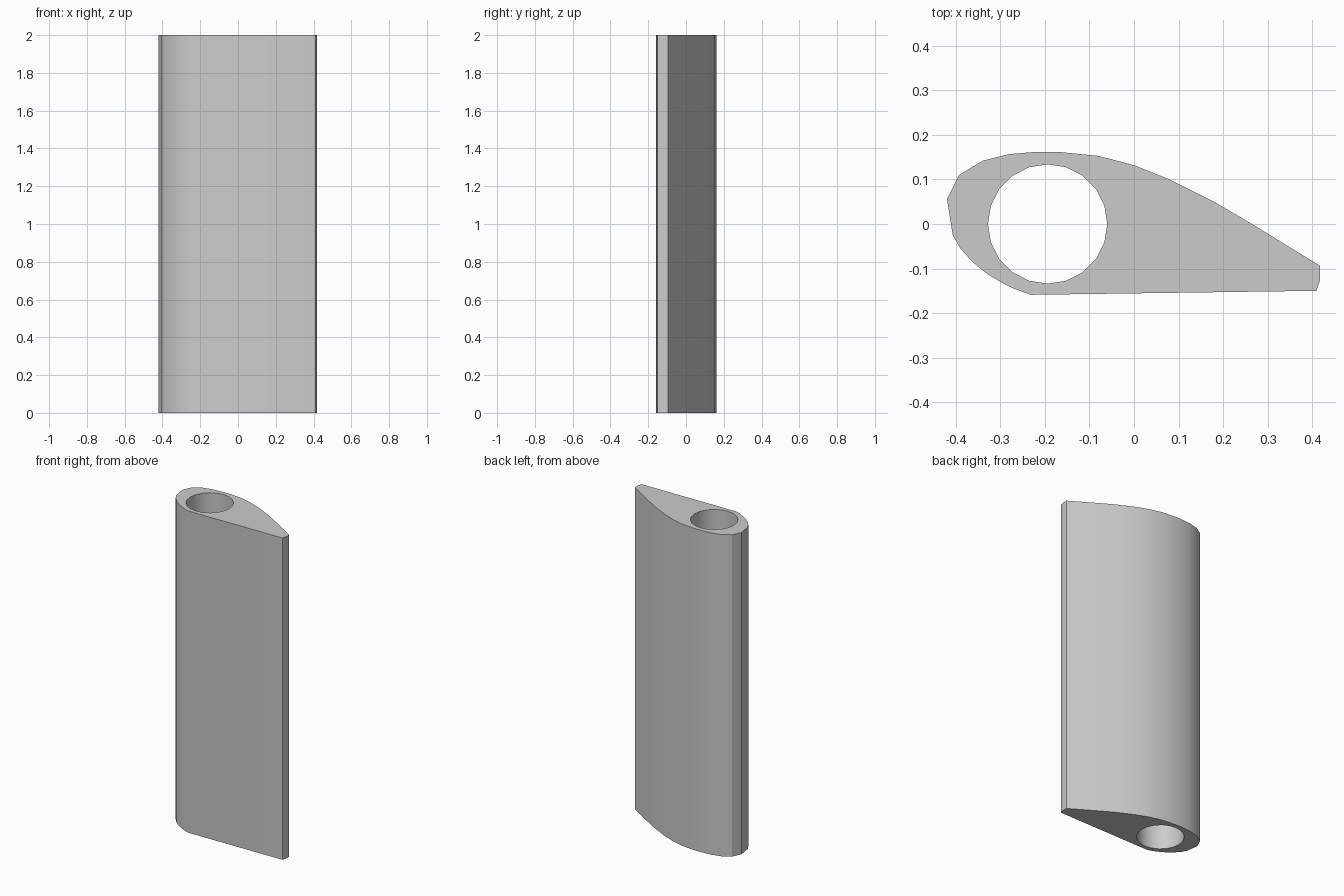
import bpy
import bmesh
from math import cos, sin, tau, radians
from mathutils import Vector

cube = bpy.data.objects.get("Cube")
if cube:
    bpy.data.objects.remove(cube, do_unlink=True)

HEIGHT = 2.0

# Teardrop section, anticlockwise from the blunt trailing edge
SECTION = [
    (0.41, -0.15), (0.418, -0.125), (0.418, -0.094), (0.27, -0.003),
    (0.18, 0.05), (0.08, 0.1), (0.0, 0.132), (-0.08, 0.153), (-0.17, 0.162),
    (-0.22, 0.162), (-0.28, 0.157), (-0.34, 0.142), (-0.393, 0.11),
    (-0.42, 0.056), (-0.407, -0.025), (-0.39, -0.055), (-0.363, -0.085),
    (-0.33, -0.112), (-0.3, -0.13), (-0.27, -0.145), (-0.232, -0.159),
]

# Round bore that runs the full length
BORE_X, BORE_RADIUS, BORE_SIDES = -0.194, 0.134, 20
BORE = [(BORE_X + BORE_RADIUS * cos(tau * i / BORE_SIDES),
         BORE_RADIUS * sin(tau * i / BORE_SIDES)) for i in range(BORE_SIDES)]


def add_loop(bm, points):
    verts = [bm.verts.new((x, y, 0)) for x, y in points]
    return [bm.edges.new((verts[i - 1], v)) for i, v in enumerate(verts)]


# Fill between the outline and the bore, then raise it
bm = bmesh.new()
edges = add_loop(bm, SECTION) + add_loop(bm, BORE)
bmesh.ops.triangle_fill(bm, edges=edges, use_beauty=True, normal=Vector((0, 0, 1)))
raised = bmesh.ops.extrude_face_region(bm, geom=bm.faces[:], use_keep_orig=True)
top = [g for g in raised["geom"] if isinstance(g, bmesh.types.BMVert)]
bmesh.ops.translate(bm, verts=top, vec=(0, 0, HEIGHT))
bmesh.ops.recalc_face_normals(bm, faces=bm.faces[:])

mesh = bpy.data.meshes.new("foil_sleeve")
bm.to_mesh(mesh)
bm.free()
sleeve = bpy.data.objects.new("foil_sleeve", mesh)
bpy.context.collection.objects.link(sleeve)

# Plain grey finish
grey = bpy.data.materials.new("light_grey")
grey.use_nodes = True
grey.diffuse_color = (0.6, 0.6, 0.6, 1)
grey.node_tree.nodes["Principled BSDF"].inputs["Base Color"].default_value = grey.diffuse_color
mesh.materials.append(grey)

# Smooth sides with crisp ends and corners
bpy.ops.object.select_all(action="DESELECT")
sleeve.select_set(True)
bpy.context.view_layer.objects.active = sleeve
bpy.ops.object.shade_smooth_by_angle(angle=radians(30))
